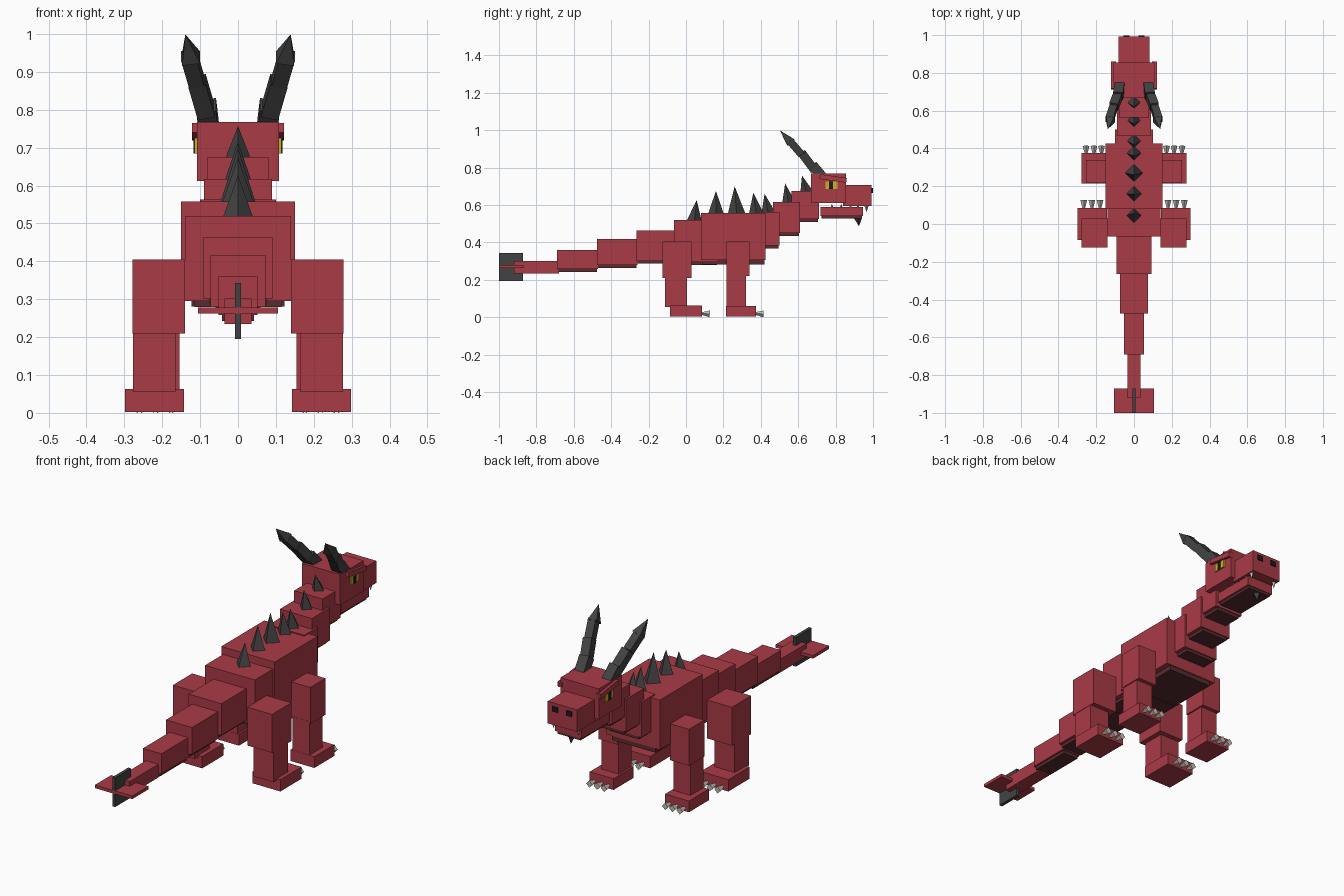
import bpy
import bmesh
from mathutils import Vector, Matrix


def material(name, rgb):
    m = bpy.data.materials.new(name)
    m.diffuse_color = (*rgb, 1)
    return m


RED = material("scale red", (0.40, 0.043, 0.062))
BELLY = material("belly brown", (0.10, 0.025, 0.028))
DARK = material("horn grey", (0.055, 0.055, 0.055))
YELLOW = material("eye yellow", (0.60, 0.45, 0.02))
BONE = material("claw bone", (0.55, 0.55, 0.50))
BLACK = material("pupil black", (0.012, 0.012, 0.012))


def finish(name, bm, mat):
    bmesh.ops.recalc_face_normals(bm, faces=bm.faces)
    me = bpy.data.meshes.new(name)
    bm.to_mesh(me)
    bm.free()
    me.materials.append(mat)
    ob = bpy.data.objects.new(name, me)
    bpy.context.collection.objects.link(ob)
    return ob


def box(name, x, y, z, mat=RED):
    """Box from (min, max) ranges."""
    bm = bmesh.new()
    bmesh.ops.create_cube(bm, size=1)
    for v in bm.verts:
        v.co = Vector((r[0] + (c + 0.5) * (r[1] - r[0]) for r, c in zip((x, y, z), v.co)))
    return finish(name, bm, mat)


def pair(name, x, y, z, mat=RED):
    """Box and its mirror image across x = 0."""
    box(name + "_right", x, y, z, mat)
    box(name + "_left", (-x[1], -x[0]), y, z, mat)


def rod(name, a, b, r1, r2, mat, square=False):
    """Four-sided prism or pyramid from a to b."""
    a, b = Vector(a), Vector(b)
    d = b - a
    bm = bmesh.new()
    bmesh.ops.create_cone(bm, cap_ends=True, segments=4, radius1=r1, radius2=r2, depth=d.length)
    if square:
        bmesh.ops.rotate(bm, verts=bm.verts, matrix=Matrix.Rotation(0.785398, 3, 'Z'))
    z = d.normalized()
    x = Vector((1, 0, 0))
    x = (x - z * x.dot(z)).normalized()
    rot = Matrix((x, z.cross(x), z)).transposed()
    bmesh.ops.transform(bm, verts=bm.verts, matrix=Matrix.Translation((a + b) / 2) @ rot.to_4x4())
    return finish(name, bm, mat)


# Torso, neck and tail segments: half width, y range, z range, belly plate
segments = [
    ("tail_tip", 0.035, (-0.92, -0.68), (0.235, 0.302), False),
    ("tail_lower", 0.052, (-0.69, -0.47), (0.258, 0.36), True),
    ("tail_middle", 0.073, (-0.475, -0.26), (0.28, 0.417), True),
    ("tail_base", 0.092, (-0.265, -0.06), (0.302, 0.463), True),
    ("hips", 0.14, (-0.065, 0.17), (0.295, 0.52), True),
    ("chest", 0.15, (0.08, 0.425), (0.305, 0.558), True),
    ("neck_lower", 0.10, (0.39, 0.50), (0.383, 0.563), True),
    ("neck_middle", 0.09, (0.465, 0.61), (0.45, 0.617), True),
    ("neck_upper", 0.08, (0.565, 0.71), (0.525, 0.675), True),
]
for name, w, y, z, plate in segments:
    box(name, (-w, w), y, z)
    if plate:
        d = 0.024 if name == "chest" else 0.016
        p = w * 0.82
        box(name + "_belly", (-p, p), (y[0] + 0.005, y[1] - 0.005), (z[0] - d, z[0] + 0.004), BELLY)

# Tail fins
box("tail_fin_flat", (-0.105, 0.105), (-1, -0.87), (0.262, 0.278))
box("tail_fin_upright", (-0.008, 0.008), (-0.999, -0.871), (0.195, 0.343), DARK)

# Back spikes: base y, base z, tip y, tip z, radius
spikes = [(0.045, 0.515, 0.057, 0.627, 0.04), (0.16, 0.553, 0.16, 0.675, 0.042),
          (0.27, 0.553, 0.26, 0.70, 0.047), (0.375, 0.553, 0.36, 0.665, 0.04),
          (0.44, 0.555, 0.42, 0.66, 0.038), (0.55, 0.605, 0.53, 0.715, 0.038),
          (0.645, 0.665, 0.62, 0.757, 0.036)]
for i, (y, z, ty, tz, r) in enumerate(spikes):
    rod(f"back_spike_{i}", (0, y, z), (0, ty, tz), r, 0, DARK)

# Legs and feet
pair("hind_thigh", (0.14, 0.279), (-0.125, 0.03), (0.21, 0.405))
pair("hind_shin", (0.165, 0.277), (-0.112, 0.005), (0.055, 0.215))
pair("hind_foot", (0.142, 0.298), (-0.085, 0.085), (0.003, 0.063))
pair("front_thigh", (0.148, 0.255), (0.217, 0.34), (0.22, 0.405))
pair("front_shin", (0.155, 0.25), (0.216, 0.32), (0.055, 0.23))
pair("front_foot", (0.145, 0.279), (0.215, 0.375), (0.003, 0.06))

# Flared claws
for foot, y, xs in (("hind", 0.085, (0.18, 0.223, 0.266)), ("front", 0.372, (0.172, 0.212, 0.254))):
    for s in (-1, 1):
        for i, x in enumerate(xs):
            rod(f"{foot}_claw_{s}_{i}", (s * x, y - 0.005, 0.02), (s * x, y + 0.042, 0.018),
                0.006, 0.018, BONE)

# Head, snout and jaw
box("head", (-0.108, 0.108), (0.667, 0.855), (0.612, 0.768))
box("snout", (-0.083, 0.083), (0.84, 0.993), (0.595, 0.707))
box("jaw", (-0.075, 0.075), (0.72, 0.945), (0.54, 0.59))
box("jaw_underside", (-0.065, 0.065), (0.725, 0.94), (0.527, 0.543), BELLY)
rod("chin_spike", (0, 0.92, 0.53), (0, 0.925, 0.487), 0.022, 0, DARK)

# Paired face details
pair("nostril", (0.025, 0.055), (0.992, 0.999), (0.665, 0.69), BLACK)
pair("eye", (0.107, 0.115), (0.745, 0.81), (0.685, 0.725), YELLOW)
pair("pupil", (0.114, 0.117), (0.765, 0.785), (0.685, 0.725), BLACK)
for s in (-1, 1):
    brow = rod(f"brow_{s}", (s * 0.109, 0.715, 0.752), (s * 0.109, 0.858, 0.732), 0.018, 0.018, RED, True)
    for i, y in enumerate((0.78, 0.83, 0.88, 0.92)):
        rod(f"lower_tooth_{s}_{i}", (s * 0.068, y, 0.585), (s * 0.07, y, 0.608), 0.008, 0, BONE)
    rod(f"upper_fang_{s}", (s * 0.07, 0.965, 0.598), (s * 0.07, 0.965, 0.562), 0.012, 0, BONE)

    # Curved horn made of overlapping blocks and a pointed tip
    path = [((0.076, 0.735, 0.745), (0.084, 0.678, 0.812)),
            ((0.083, 0.685, 0.79), (0.108, 0.62, 0.876)),
            ((0.109, 0.615, 0.873), (0.130, 0.553, 0.945))]
    for i, (a, b) in enumerate(path):
        r = 0.037 - 0.004 * i
        rod(f"horn_{s}_{i}", (s * a[0], *a[1:]), (s * b[0], *b[1:]), r, r, DARK, True)
    rod(f"horn_tip_{s}", (s * 0.124, 0.56, 0.935), (s * 0.139, 0.502, 0.999), 0.034, 0, DARK, True)
